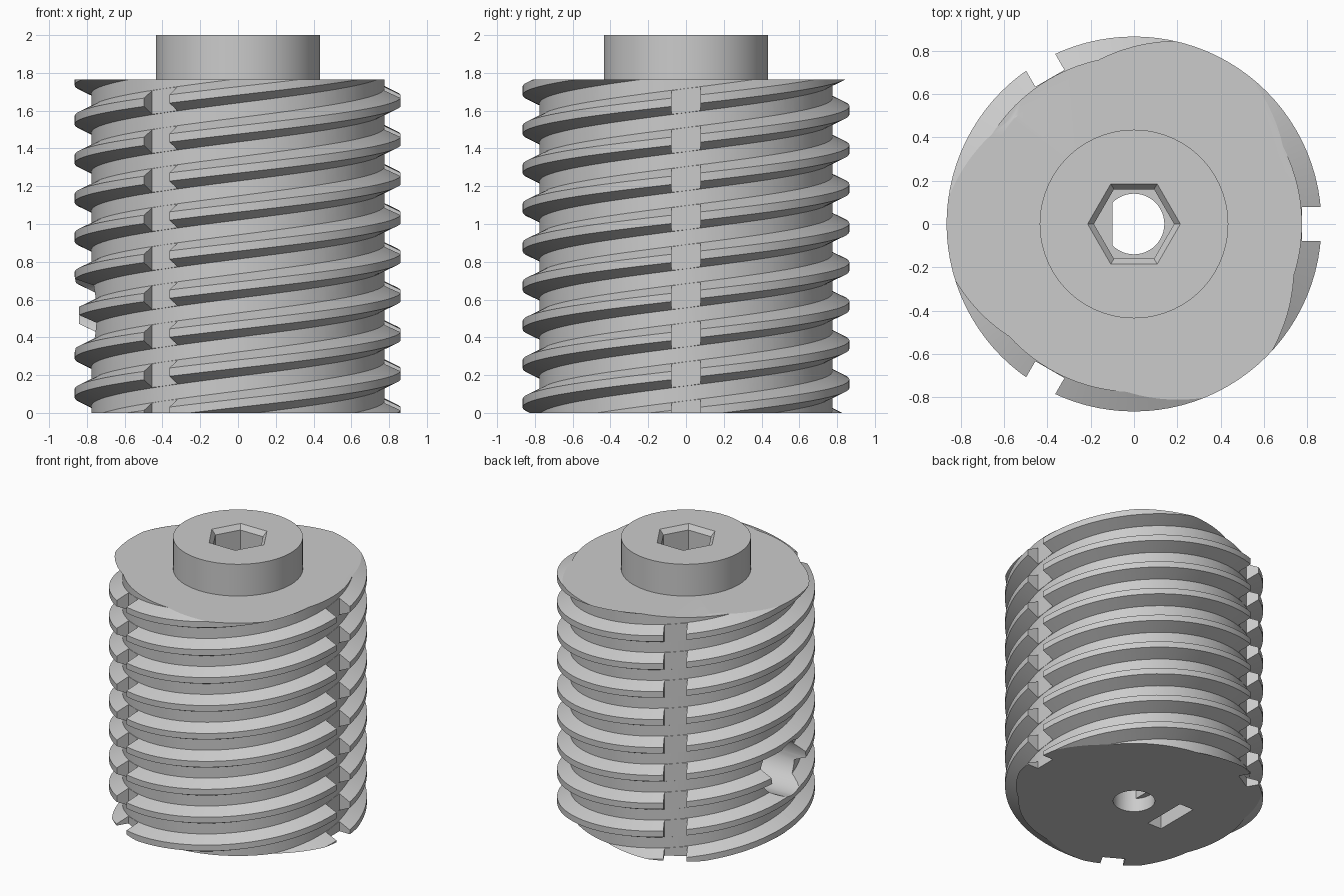
import bpy, bmesh, math
from mathutils import Matrix, Vector

CORE_R, CREST_R, TOP = 0.775, 0.865, 1.765
LEAD, STARTS = 0.62, 3
TAU = math.tau

old = bpy.data.objects.get("Cube")
if old:
    bpy.data.objects.remove(old, do_unlink=True)

grey = bpy.data.materials.new("grey_plastic")
grey.use_nodes = True
colour = (0.6, 0.6, 0.6, 1)
grey.diffuse_color = colour
grey.node_tree.nodes["Principled BSDF"].inputs["Base Color"].default_value = colour


def add_mesh(name, bm):
    bmesh.ops.recalc_face_normals(bm, faces=bm.faces)
    mesh = bpy.data.meshes.new(name)
    bm.to_mesh(mesh)
    bm.free()
    mesh.materials.append(grey)
    ob = bpy.data.objects.new(name, mesh)
    bpy.context.collection.objects.link(ob)
    return ob


def loft(name, rings, matrix=Matrix()):
    """Closed solid through rings of points with equal counts."""
    bm = bmesh.new()
    rows = [[bm.verts.new(matrix @ Vector(p)) for p in ring] for ring in rings]
    n = len(rows[0])
    for a, b in zip(rows, rows[1:]):
        for i in range(n):
            j = (i + 1) % n
            bm.faces.new((a[i], a[j], b[j], b[i]))
    bm.faces.new(rows[0])
    bm.faces.new(rows[-1])
    return add_mesh(name, bm)


def circle(r, z, n=128):
    return [(r * math.cos(TAU * i / n), r * math.sin(TAU * i / n), z) for i in range(n)]


def rod(name, r, z0, z1, matrix=Matrix(), n=128):
    return loft(name, [circle(r, z0, n), circle(r, z1, n)], matrix)


def box(name, centre, size, angle=0):
    bm = bmesh.new()
    bmesh.ops.create_cube(bm, size=1, matrix=Matrix.Rotation(angle, 4, 'Z')
                          @ Matrix.Translation(centre) @ Matrix.Diagonal((*size, 1)))
    return add_mesh(name, bm)


def combine(target, tool, operation):
    bpy.context.view_layer.objects.active = target
    mod = target.modifiers.new(operation, 'BOOLEAN')
    mod.operation, mod.solver, mod.object = operation, 'EXACT', tool
    bpy.ops.object.modifier_apply(modifier=mod.name)
    bpy.data.objects.remove(tool, do_unlink=True)


def thread(start):
    """Trapezoid ridge swept along a helix, overlong at both ends."""
    profile = [(CORE_R - 0.04, -0.083), (CREST_R, -0.022),
               (CREST_R, 0.022), (CORE_R - 0.04, 0.083)]
    steps = 96
    first, last = -steps // 2, int((TOP / LEAD + 0.5) * steps)
    rings = []
    for i in range(first, last + 1):
        turn = i / steps
        a = TAU * (turn + start / STARTS)
        rings.append([(r * math.cos(a), r * math.sin(a), LEAD * turn + h) for r, h in profile])
    return loft("thread", rings)


# Threaded drum
body = rod("threaded_body", CORE_R, 0, TOP)
for k in range(STARTS):
    combine(body, thread(k), 'UNION')
for z in (-0.5, TOP + 0.5):
    combine(body, box("end_trim", (0, 0, z), (3, 3, 1)), 'DIFFERENCE')

# Lengthwise slots across the threads
for k in range(STARTS):
    combine(body, box("slot", (CORE_R + 0.201, 0, 1), (0.4, 0.155, 3), TAU * k / STARTS), 'DIFFERENCE')

# Raised boss on top
combine(body, rod("boss", 0.435, TOP - 0.1, 2), 'UNION')

# Hexagonal socket with a chamfered lip
combine(body, loft("socket", [circle(0.185, 1.65, 6), circle(0.185, 1.965, 6),
                              circle(0.214, 2, 6), circle(0.214, 2.1, 6)]), 'DIFFERENCE')

# Central bore, round at the mouth and flat-sided above
combine(body, rod("bore_mouth", 0.14, -0.1, 0.1, n=48), 'DIFFERENCE')
d_shape = [[(max(x, -0.1), y, z) for x, y, z in circle(0.14, h, 48)
            if x > -0.11] for h in (0.05, 1.7)]
combine(body, loft("flatted_bore", d_shape), 'DIFFERENCE')

# Nut pocket in the base and set-screw hole in the side
combine(body, box("nut_pocket", (-0.32, 0, 0.3), (0.114, 0.334, 0.85)), 'DIFFERENCE')
sideways = Matrix.Translation((0, 0, 0.52)) @ Matrix.Rotation(-math.pi / 2, 4, 'Y')
combine(body, rod("screw_hole", 0.2, 0.42, 1.1, sideways, 48), 'DIFFERENCE')
combine(body, rod("screw_tip_hole", 0.1, 0.02, 0.5, sideways, 32), 'DIFFERENCE')

bpy.ops.object.select_all(action='DESELECT')
body.select_set(True)
bpy.context.view_layer.objects.active = body
bpy.ops.object.shade_smooth_by_angle(angle=math.radians(25))
